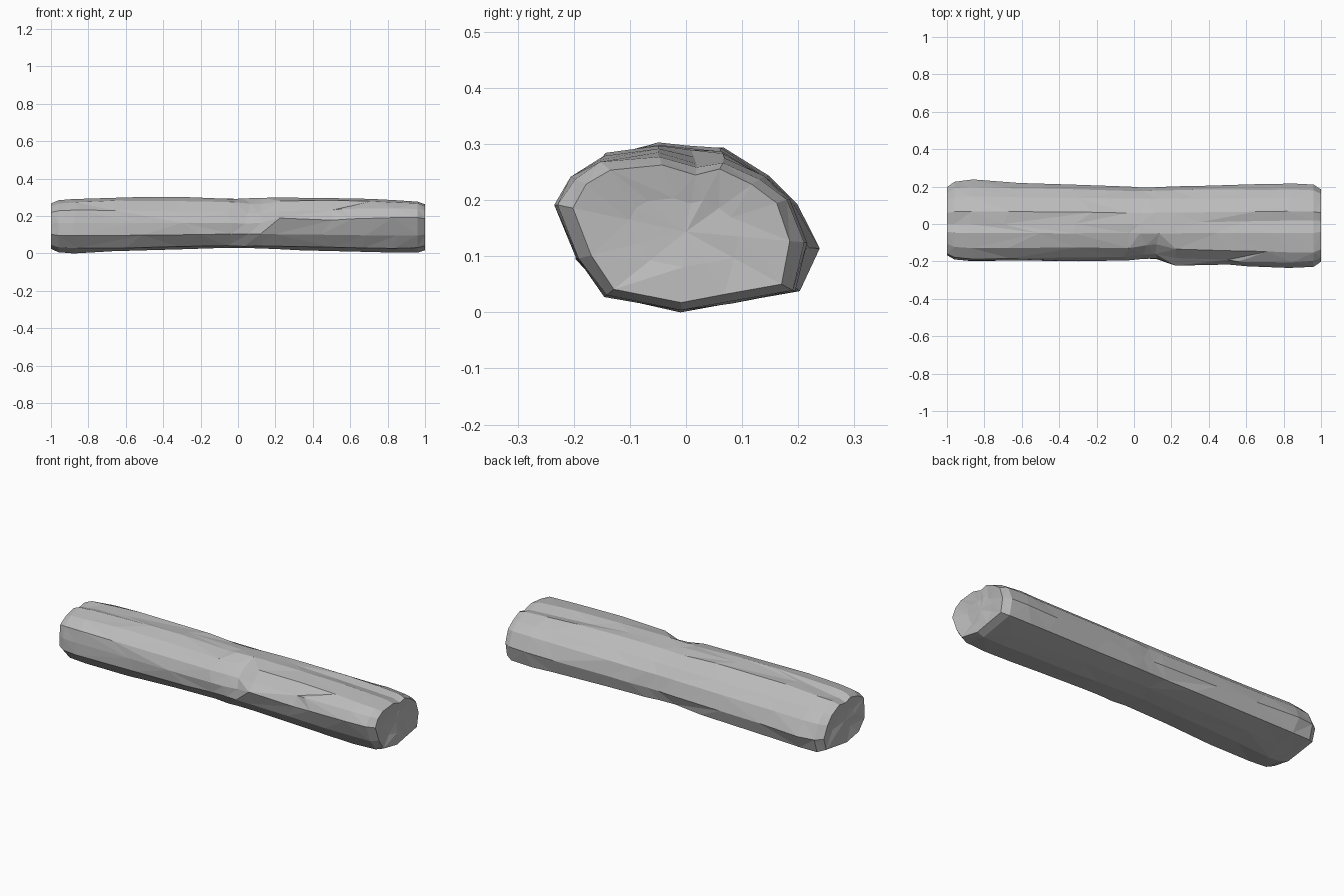
import bpy
import bmesh
import math
import random

random.seed(4)

if "Cube" in bpy.data.objects:
    bpy.data.objects.remove(bpy.data.objects["Cube"])

# Cross-sections (y, z) in hundredths, front side first, then over the top to the back
left_section = [(-20, 10), (-20, 17), (-19, 24), (-13, 28), (-5, 30), (0, 28), (7, 29),
                (15, 25), (20, 20), (24, 12), (21, 4), (9, 2), (-1, 0.5), (-14, 3)]
waist_section = [(-19, 11), (-20, 17), (-18, 23), (-13, 28), (-5, 30), (0, 30), (6, 29),
                 (14, 25), (18, 20), (20, 12), (18, 6), (9, 4), (-1, 3.5), (-13, 4.5)]
right_section = [(-20, 10), (-24, 20), (-21, 25), (-16, 28), (-5, 29), (2, 27), (7, 28),
                 (14, 25), (19, 21), (22, 13), (20, 4), (8, 2), (-1, 0.3), (-15, 3)]

SIDES = len(waist_section)
CENTRE_Z = 0.15
END_X = 0.9


def section_at(x):
    """Blend from the waist to the section of the nearer end."""
    end = right_section if x > 0 else left_section
    blend = min(1.0, abs(x) / END_X)
    ring = []
    for (y0, z0), (y1, z1) in zip(waist_section, end):
        y = (y0 + (y1 - y0) * blend) / 100
        z = (z0 + (z1 - z0) * blend) / 100
        # Gentle swell of the upper side between the waist and each end
        if z > 0.26:
            z += 0.012 * math.sin(math.pi * blend)
        ring.append((y, z))
    return ring


def knot_dent(x, y, z):
    """Push in the small broken knot on the upper front."""
    near = math.exp(-((x - 0.1) / 0.07) ** 2)
    if y < -0.1 and z > 0.14:
        y += 0.025 * near
        z -= 0.012 * near
    # Raised lip beside the knot
    lip = math.exp(-((x - 0.22) / 0.1) ** 2)
    if y < -0.17 and 0.14 < z < 0.22:
        y -= 0.018 * lip
        z += 0.02 * lip
    return y, z


def add_ring(bm, x, scale=1.0, rough=0.004, skew=0.0):
    verts = []
    for i, (y, z) in enumerate(section_at(x)):
        y, z = knot_dent(x, y, z)
        y *= scale
        z = CENTRE_Z + (z - CENTRE_Z) * scale
        # Roughness pulls inward so the outline keeps its size
        pull = 1 - random.uniform(0, rough) / 0.15
        y *= pull
        z = CENTRE_Z + (z - CENTRE_Z) * pull
        verts.append(bm.verts.new((x + random.uniform(-skew, skew), y, z)))
    return verts


def bridge(bm, ring_a, ring_b):
    """Join two rings with long triangles split along a random diagonal."""
    for i in range(SIDES):
        j = (i + 1) % SIDES
        a, b, c, d = ring_a[i], ring_a[j], ring_b[j], ring_b[i]
        if random.random() < 0.5:
            bm.faces.new((a, b, c))
            bm.faces.new((a, c, d))
        else:
            bm.faces.new((a, b, d))
            bm.faces.new((b, c, d))


def cap(bm, ring, sign):
    """Close an end with a slightly hollow, faceted face."""
    inner = []
    for v in ring:
        x = sign * random.uniform(0.985, 0.998)
        inner.append(bm.verts.new((x, v.co.y * 0.5, CENTRE_Z + (v.co.z - CENTRE_Z) * 0.5)))
    bridge(bm, ring, inner)
    middle = bm.verts.new((sign * 0.99, 0, CENTRE_Z))
    for i in range(SIDES):
        bm.faces.new((inner[i], inner[(i + 1) % SIDES], middle))


# Log body: rings along the length, rounded over at both ends
bm = bmesh.new()
rings = [add_ring(bm, -1.0, 0.84), add_ring(bm, -0.96, 0.96)]
for x in (-0.87, -0.6, -0.3, -0.04, 0.05, 0.12, 0.21, 0.42, 0.65, 0.84):
    skew = 0.1 if 0.25 < abs(x) < 0.7 else 0.02
    rings.append(add_ring(bm, x, 1.0, 0.005, skew))
rings += [add_ring(bm, 0.96, 0.96), add_ring(bm, 1.0, 0.86)]

for ring_a, ring_b in zip(rings, rings[1:]):
    bridge(bm, ring_a, ring_b)
cap(bm, rings[0], -1)
cap(bm, rings[-1], 1)
bmesh.ops.recalc_face_normals(bm, faces=bm.faces)

# Set the log down on the ground
lowest = min(v.co.z for v in bm.verts)
bmesh.ops.translate(bm, verts=bm.verts, vec=(0, 0, -lowest))

mesh = bpy.data.meshes.new("log")
bm.to_mesh(mesh)
bm.free()
log = bpy.data.objects.new("log", mesh)
bpy.context.collection.objects.link(log)

# Plain grey
grey = bpy.data.materials.new("light grey")
grey.use_nodes = True
colour = (0.5, 0.5, 0.5, 1)
grey.diffuse_color = colour
grey.node_tree.nodes["Principled BSDF"].inputs["Base Color"].default_value = colour
mesh.materials.append(grey)
